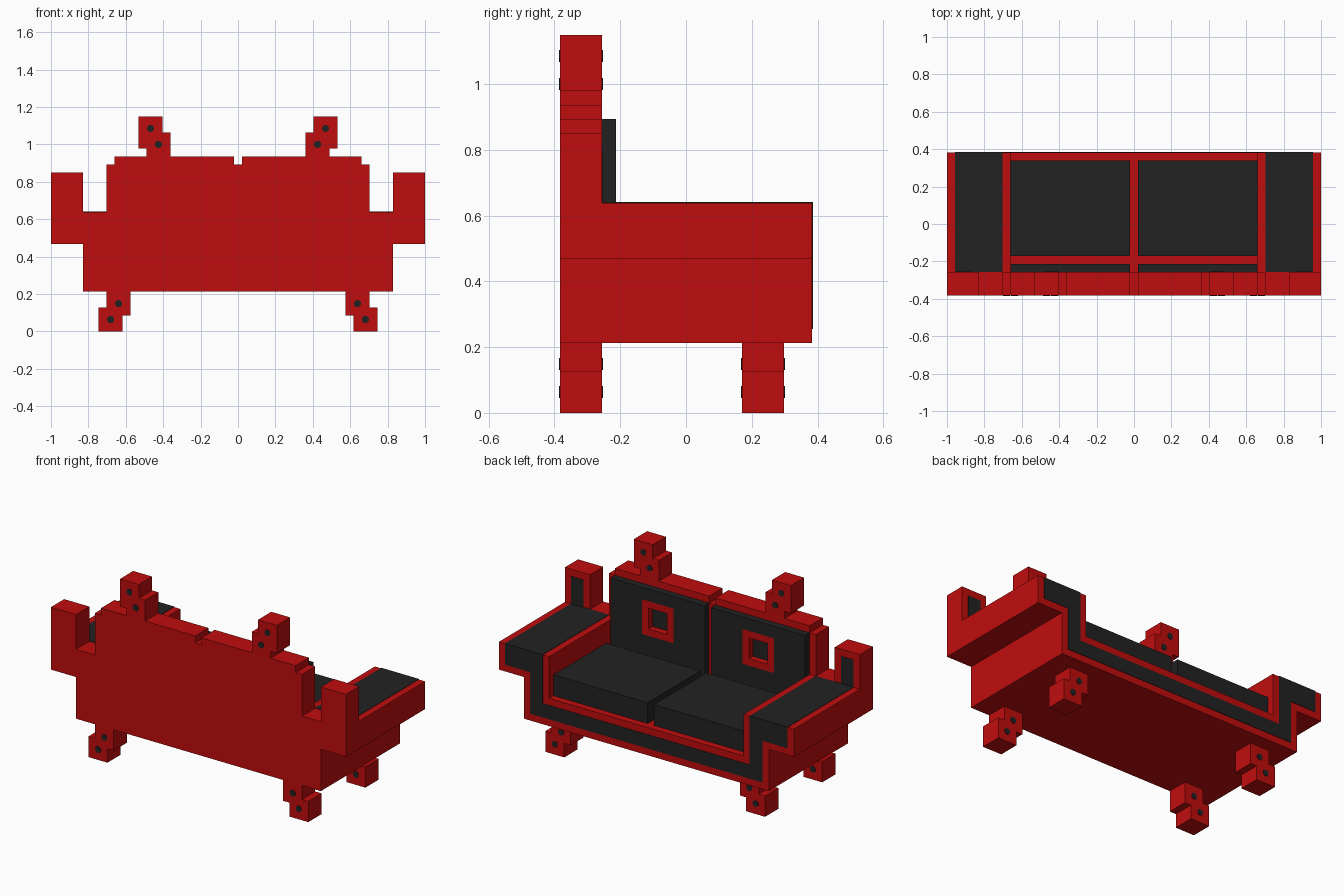
import bpy, bmesh, math
from mathutils import Matrix

if "Cube" in bpy.data.objects:
    bpy.data.objects.remove(bpy.data.objects["Cube"])

U = 2 / 47          # one block unit
T = 0.06            # inlay thickness in block units (under 0.003)


def material(name, col):
    m = bpy.data.materials.new(name)
    m.diffuse_color = (*col, 1)
    m.use_nodes = True
    m.node_tree.nodes["Principled BSDF"].inputs["Base Color"].default_value = m.diffuse_color
    return m


RED = material("red", (0.53, 0.004, 0.004))
BLACK = material("black", (0.016, 0.016, 0.016))


def finish(name, bm, mat):
    bmesh.ops.recalc_face_normals(bm, faces=bm.faces)
    bmesh.ops.scale(bm, vec=(U, U, U), verts=bm.verts)
    me = bpy.data.meshes.new(name)
    bm.to_mesh(me)
    bm.free()
    me.materials.append(mat)
    ob = bpy.data.objects.new(name, me)
    bpy.context.collection.objects.link(ob)
    return ob


def prism(name, outline, y0, y1, mat):
    """Extrude an (x, z) outline along y."""
    bm = bmesh.new()
    face = bm.faces.new([bm.verts.new((x, y0, z)) for x, z in outline])
    ext = bmesh.ops.extrude_face_region(bm, geom=[face])
    vs = [g for g in ext["geom"] if isinstance(g, bmesh.types.BMVert)]
    bmesh.ops.translate(bm, vec=(0, y1 - y0, 0), verts=vs)
    return finish(name, bm, mat)


def rect(x0, x1, z0, z1):
    return [(x0, z0), (x1, z0), (x1, z1), (x0, z1)]


def box(name, x0, x1, y0, y1, z0, z1, mat):
    return prism(name, rect(x0, x1, z0, z1), y0, y1, mat)


def ring(name, outer, inner, y0, y1, mat):
    """Rectangular slab with a rectangular hole."""
    bm = bmesh.new()
    loops = [[bm.verts.new((x, y, z)) for x, z in o]
             for o, y in ((outer, y0), (outer, y1), (inner, y1), (inner, y0))]
    for k in range(4):
        a, b = loops[k], loops[(k + 1) % 4]
        for i in range(4):
            j = (i + 1) % 4
            bm.faces.new((a[i], a[j], b[j], b[i]))
    return finish(name, bm, mat)


def dot(name, x, y, z):
    """Small round stud lying flush on a face along y."""
    bm = bmesh.new()
    bmesh.ops.create_cone(bm, cap_ends=True, segments=8, radius1=0.47, radius2=0.47, depth=2 * T,
                          matrix=Matrix.Translation((x, y, z)) @ Matrix.Rotation(math.pi / 2, 4, 'X')
                          @ Matrix.Rotation(math.pi / 8, 4, 'Z'))
    return finish(name, bm, BLACK)


def mirrored(half):
    return half + [(-x, z) for x, z in reversed(half)]


# Back panel with stepped top, centre notch and raised wings
prism("back_panel", mirrored([(19.5, 5), (19.5, 11), (23.5, 11), (23.5, 20), (19.5, 20), (19.5, 15),
                              (16.5, 15), (16.5, 21), (15.5, 21), (15.5, 22), (0.5, 22), (0.5, 21)]),
      -9, -6, RED)

# Seat base and arms in one U-shaped body
prism("seat_body", mirrored([(19.5, 5), (19.5, 11), (23.5, 11), (23.5, 15), (15.5, 15), (15.5, 9)]),
      -6, 9, RED)

# Black inlay band running over the front
prism("front_band", mirrored([(18.5, 6), (18.5, 12), (22.5, 12), (22.5, 15 + T), (16.5, 15 + T), (16.5, 8)]),
      9 - T, 9 + T, BLACK)


def span(s, a, b):
    return sorted((s * a, s * b))


for s, side in ((1, "right"), (-1, "left")):
    # Arm and wing inlays
    box(f"arm_inlay_{side}", *span(s, 16.5, 22.5), -6, 9, 15 - T, 15 + T, BLACK)
    box(f"wing_inlay_{side}", *span(s, 20.5, 22.5), -6 - T, -6 + T, 15, 19, BLACK)

    # Seat cushion, back cushion and its recessed square frame
    box(f"seat_cushion_{side}", *span(s, 0.5, 15.5), -4, 8, 9, 12, BLACK)
    hole = rect(*span(s, 5.5, 10.5), 14.25, 19.25)
    inner = rect(*span(s, 6.5, 9.5), 15.25, 18.25)
    ring(f"back_cushion_{side}", rect(*span(s, 0.5, 15.5), 9, 21), hole, -6, -5, BLACK)
    ring(f"cushion_frame_{side}", hole, inner, -6, -5, RED)
    prism(f"frame_centre_{side}", inner, -6 - T, -6 + T, BLACK)

    # Finials on the back
    prism(f"finial_{side}", [(s * x, z) for x, z in
          [(8.5, 22), (11.5, 22), (11.5, 23), (12.5, 23), (12.5, 27), (9.5, 27), (9.5, 25), (8.5, 25)]],
          -9, -6, RED)
    for y in (-9, -6):
        dot(f"finial_stud_{side}", s * 10, y, 23.5)
        dot(f"finial_stud_{side}", s * 11, y, 25.5)

    # Stepped legs
    for y0, end in ((-9, "rear"), (4, "front")):
        prism(f"{end}_leg_{side}", [(s * x, z) for x, z in
              [(14.5, 0), (17.5, 0), (17.5, 3), (16.5, 3), (16.5, 5), (13.5, 5), (13.5, 2), (14.5, 2)]],
              y0, y0 + 3, RED)
        for y in (y0, y0 + 3):
            dot(f"{end}_leg_stud_{side}", s * 15, y, 3.5)
            dot(f"{end}_leg_stud_{side}", s * 16, y, 1.5)
